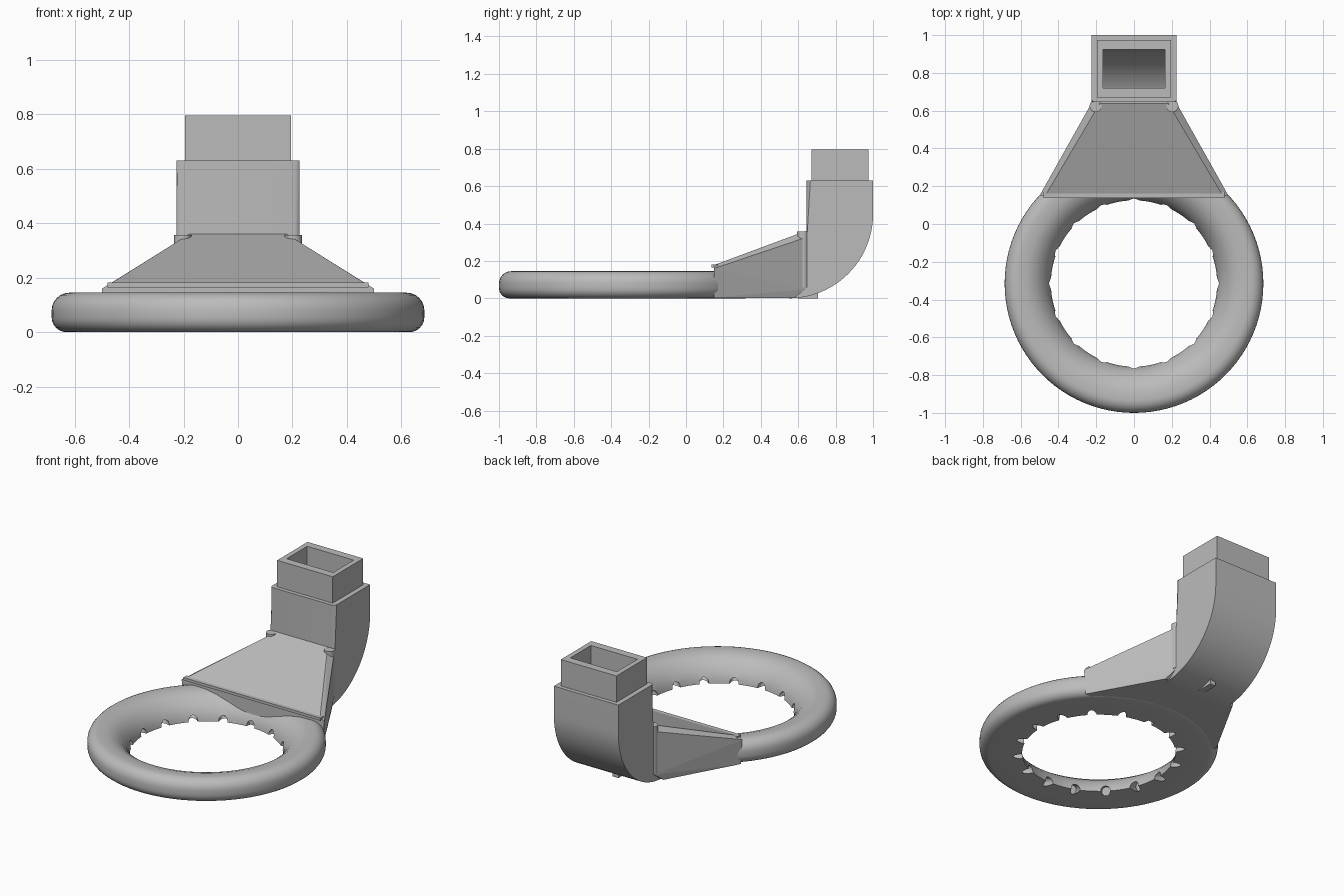
import bpy, bmesh, math
from mathutils import Vector, Matrix

cube = bpy.data.objects.get("Cube")
if cube:
    bpy.data.objects.remove(cube, do_unlink=True)

grey = bpy.data.materials.new("light grey plastic")
grey.use_nodes = True
COLOUR = (0.5, 0.5, 0.5, 1)
grey.diffuse_color = COLOUR
grey.node_tree.nodes["Principled BSDF"].inputs["Base Color"].default_value = COLOUR


def finish(bm, name):
    bmesh.ops.recalc_face_normals(bm, faces=bm.faces)
    mesh = bpy.data.meshes.new(name)
    bm.to_mesh(mesh)
    bm.free()
    mesh.materials.append(grey)
    obj = bpy.data.objects.new(name, mesh)
    bpy.context.collection.objects.link(obj)
    return obj


def activate(obj):
    bpy.ops.object.select_all(action='DESELECT')
    obj.select_set(True)
    bpy.context.view_layer.objects.active = obj


def smooth(obj, degrees=35):
    activate(obj)
    bpy.ops.object.shade_smooth_by_angle(angle=math.radians(degrees))


def cut(obj, cutter):
    cutter.hide_render = True
    mod = obj.modifiers.new("cut", 'BOOLEAN')
    mod.operation = 'DIFFERENCE'
    mod.solver = 'EXACT'
    mod.object = cutter
    activate(obj)
    bpy.ops.object.modifier_apply(modifier=mod.name)
    bpy.data.objects.remove(cutter, do_unlink=True)


def box(name, x, y, z):
    bm = bmesh.new()
    size = Vector((x[1] - x[0], y[1] - y[0], z[1] - z[0]))
    mid = Vector((sum(x), sum(y), sum(z))) / 2
    bmesh.ops.create_cube(bm, size=1, matrix=Matrix.Translation(mid) @ Matrix.Diagonal(size).to_4x4())
    return finish(bm, name)


def side_extrusion(name, profile, half_width):
    """Extrude a (y, z) outline across x."""
    bm = bmesh.new()
    face = bm.faces.new([bm.verts.new((-half_width, y, z)) for y, z in profile])
    new = bmesh.ops.extrude_face_region(bm, geom=[face])["geom"]
    verts = [v for v in new if isinstance(v, bmesh.types.BMVert)]
    bmesh.ops.translate(bm, verts=verts, vec=(2 * half_width, 0, 0))
    return finish(bm, name)


def mirrored_hull(name, points):
    bm = bmesh.new()
    for x, y, z in points:
        for side in (-1, 1):
            bm.verts.new((side * x, y, z))
    bmesh.ops.convex_hull(bm, input=bm.verts)
    bmesh.ops.dissolve_limit(bm, angle_limit=0.01, verts=bm.verts, edges=bm.edges)
    return finish(bm, name)


def arc(cy, cz, r, start, end, steps):
    angles = [math.radians(start + (end - start) * i / steps) for i in range(steps + 1)]
    return [(cy + r * math.cos(a), cz + r * math.sin(a)) for a in angles]


# Air ring: flat underneath, rounded outside, funnel-shaped inner wall
RING_Y = -0.315
outline = [(0.44, 0), (0.53, 0)]
outline += arc(0.63, 0.055, 0.055, -90, 0, 6)
outline += arc(0.62, 0.08, 0.065, 0, 90, 6)
outline += [(0.57, 0.143), (0.53, 0.13), (0.495, 0.105), (0.465, 0.07), (0.445, 0.03)]
bm = bmesh.new()
loop = [bm.verts.new((r, 0, z)) for r, z in outline]
edges = [bm.edges.new((loop[i - 1], loop[i])) for i in range(len(loop))]
bmesh.ops.spin(bm, geom=loop + edges, axis=(0, 0, 1), cent=(0, 0, 0),
               angle=math.tau, steps=96, use_duplicate=False)
bmesh.ops.remove_doubles(bm, verts=bm.verts, dist=0.0005)
bmesh.ops.translate(bm, verts=bm.verts, vec=(0, RING_Y, 0))
ring = finish(bm, "air_ring")

# Slanted nozzle holes around the inner edge
bm = bmesh.new()
for i in range(16):
    place = (Matrix.Translation((0, RING_Y, 0)) @ Matrix.Rotation(math.tau * i / 16, 4, 'Z')
             @ Matrix.Translation((0.44, 0, 0.005)) @ Matrix.Rotation(math.radians(65), 4, 'Y'))
    bmesh.ops.create_cone(bm, cap_ends=True, segments=16, radius1=0.027, radius2=0.027,
                          depth=0.17, matrix=place)
cut(ring, finish(bm, "nozzle_cutter"))
smooth(ring)

# Tapered duct from the ring to the elbow
mirrored_hull("tapered_duct", [
    (0.49, 0.15, 0.003), (0.5, 0.15, 0.16), (0.47, 0.15, 0.178),
    (0.25, 0.58, 0.003), (0.225, 0.64, 0.05), (0.225, 0.64, 0.325), (0.18, 0.64, 0.36)])
box("duct_front_lip", (-0.48, 0.48), (0.137, 0.17), (0.165, 0.182))

# Rounded corner posts beside the elbow
for side, label in ((1, "left"), (-1, "right")):
    bm = bmesh.new()
    bmesh.ops.create_cone(bm, cap_ends=True, segments=20, radius1=0.032, radius2=0.032,
                          depth=0.3, matrix=Matrix.Translation((side * 0.203, 0.625, 0.207)))
    smooth(finish(bm, label + "_corner_post"))

# Curved elbow, softened at its front corners
elbow = side_extrusion("elbow", [(0.645, 0.63), (1.0, 0.63)]
                       + arc(0.55, 0.45, 0.45, 0, -90, 24) + [(0.58, 0.3), (0.645, 0.3)], 0.226)
bm = bmesh.new()
bm.from_mesh(elbow.data)
front = [e for e in bm.edges
         if all(abs(v.co.y - 0.645) < 0.001 for v in e.verts)
         and abs(e.verts[0].co.z - e.verts[1].co.z) > 0.1]
bmesh.ops.bevel(bm, geom=front, offset=0.02, segments=4, profile=0.5, affect='EDGES')
bm.to_mesh(elbow.data)
bm.free()


def air_channel():
    return side_extrusion("channel_cutter", [(0.72, 0.9), (0.925, 0.9)]
                          + arc(0.55, 0.45, 0.375, 0, -75, 16) + [(0.647, 0.2), (0.72, 0.28)], 0.163)


# Inlet socket, open along the air channel
socket = box("inlet_socket", (-0.195, 0.195), (0.67, 0.975), (0.6, 0.797))
for part in (elbow, socket):
    cut(part, air_channel())
    smooth(part, 30)

# Small foot beneath the elbow
box("support_foot", (-0.02, 0.02), (0.6, 0.705), (0, 0.06))
